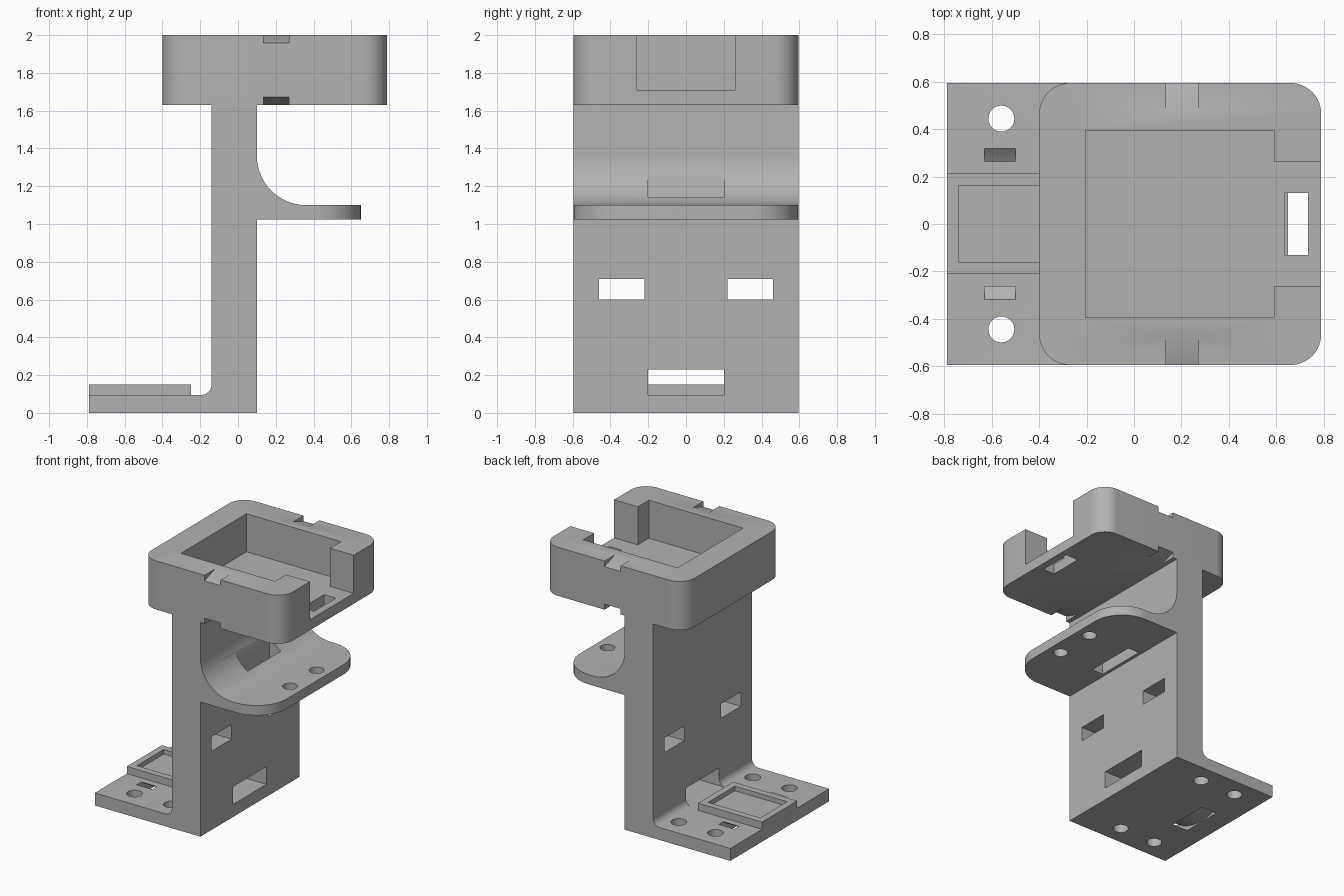
import bpy, bmesh, math
from mathutils import Vector

cube = bpy.data.objects.get("Cube")
if cube:
    bpy.data.objects.remove(cube, do_unlink=True)

grey = bpy.data.materials.new("plain grey")
grey.use_nodes = True
COLOUR = (0.45, 0.45, 0.45, 1)
grey.diffuse_color = COLOUR
grey.node_tree.nodes["Principled BSDF"].inputs["Base Color"].default_value = COLOUR

W = 0.595  # half width of the stand


def arc(cx, cy, r, start, end, n=14):
    """Points on an arc, angles in degrees."""
    angles = [math.radians(start + (end - start) * i / n) for i in range(n + 1)]
    return [(cx + r * math.cos(a), cy + r * math.sin(a)) for a in angles]


def prism(name, points, axis, lo, hi):
    """Extrude a flat outline along the x, y or z axis."""
    place = {"x": lambda a, b, t: (t, a, b),
             "y": lambda a, b, t: (a, t, b),
             "z": lambda a, b, t: (a, b, t)}[axis]
    bm = bmesh.new()
    face = bm.faces.new([bm.verts.new(place(a, b, lo)) for a, b in points])
    new = bmesh.ops.extrude_face_region(bm, geom=[face])["geom"]
    bmesh.ops.translate(bm, verts=[v for v in new if isinstance(v, bmesh.types.BMVert)],
                        vec=Vector(place(0, 0, hi - lo)))
    bmesh.ops.recalc_face_normals(bm, faces=bm.faces)
    mesh = bpy.data.meshes.new(name)
    bm.to_mesh(mesh)
    bm.free()
    mesh.materials.append(grey)
    obj = bpy.data.objects.new(name, mesh)
    bpy.context.collection.objects.link(obj)
    return obj


def box(name, x, y, z):
    return prism(name, [(x[0], y[0]), (x[1], y[0]), (x[1], y[1]), (x[0], y[1])], "z", *z)


def hole(x, y, r, z):
    return prism("hole_cutter", arc(x, y, r, 0, 345, 23), "z", *z)


def activate(obj):
    bpy.ops.object.select_all(action="DESELECT")
    obj.select_set(True)
    bpy.context.view_layer.objects.active = obj


def cut(obj, cutters):
    activate(obj)
    for c in cutters:
        c.hide_render = True
        mod = obj.modifiers.new("cut", "BOOLEAN")
        mod.operation = "DIFFERENCE"
        mod.solver = "EXACT"
        mod.object = c
        bpy.ops.object.modifier_apply(modifier=mod.name)
        bpy.data.objects.remove(c, do_unlink=True)
    bpy.ops.object.shade_smooth_by_angle(angle=math.radians(30))


# Upright wall with foot and curved shelf, drawn as one side profile
profile = [(-0.79, 0), (0.10, 0), (0.10, 1.025), (0.65, 1.025), (0.65, 1.10)]
profile += arc(0.36, 1.36, 0.26, 270, 180)
profile += [(0.10, 1.66), (-0.14, 1.66)]
profile += arc(-0.195, 0.15, 0.055, 0, -90, 8)
profile += [(-0.79, 0.095)]
bracket = prism("upright_bracket", profile, "y", -W, W)

# Wall windows and the cable slot at the foot
cutters = [box("cable_slot", (-0.24, 0.2), (-0.2, 0.2), (0.0955, 0.23)),
           box("shelf_slot", (0.124, 0.22), (-0.2, 0.2), (0.9, 1.4))]
SHELF_R = 0.25
for s in (-1, 1):
    cutters.append(box("window", (-0.3, 0.3), sorted((s * 0.22, s * 0.46)), (0.6, 0.71)))
    # Screw holes in foot and shelf
    for x in (-0.56, -0.25):
        cutters.append(hole(x, s * 0.445, 0.055, (-0.1, 0.13)))
    cutters.append(hole(0.55, s * 0.16, 0.052, (0.9, 1.2)))
    # Rounded shelf corners
    corner = arc(0.65 - SHELF_R, s * (W - SHELF_R), SHELF_R, s * 90, 0)
    corner += [(0.75, s * (W - SHELF_R)), (0.75, s * 0.7), (0.65 - SHELF_R, s * 0.7)]
    cutters.append(prism("shelf_corner", corner, "z", 0.95, 1.2))
# Curved strap channel through the foot
strap = arc(0, 0.4516, 0.479, 215, 325, 32) + arc(0, 0.4516, 0.444, 325, 215, 32)
cutters.append(prism("strap_channel", strap, "x", -0.63, -0.5))
cut(bracket, cutters)

# Raised frame on the foot
frame = box("foot_frame", (-0.79, -0.25), (-0.21, 0.213), (0.095, 0.15))
cut(frame, [box("frame_recess", (-0.74, -0.30), (-0.16, 0.163), (0.115, 0.2))])

# Top tray with rounded corners
R = 0.13
outline = []
for cx, cy, a in ((0.79 - R, W - R, 0), (-0.40 + R, W - R, 90),
                  (-0.40 + R, -W + R, 180), (0.79 - R, -W + R, 270)):
    outline += arc(cx, cy, R, a, a + 90)
tray = prism("top_tray", outline, "z", 1.63, 2.0)
pocket = [(-0.205, -0.395), (0.59, -0.395), (0.59, -0.263), (0.9, -0.263),
          (0.9, 0.263), (0.59, 0.263), (0.59, 0.395), (-0.205, 0.395)]
cutters = [prism("pocket", pocket, "z", 1.71, 2.1),
           box("tray_slot", (0.635, 0.735), (-0.13, 0.13), (1.5, 1.8))]
# Sloped strap notches on the upper and lower edges
for s in (-1, 1):
    for edge, d in ((2.0, 1), (1.63, -1)):
        wedge = [(s * 0.47, edge), (s * 0.60, edge - d * 0.044),
                 (s * 0.60, edge + d * 0.05), (s * 0.47, edge + d * 0.05)]
        cutters.append(prism("notch", wedge, "x", 0.135, 0.27))
cut(tray, cutters)
